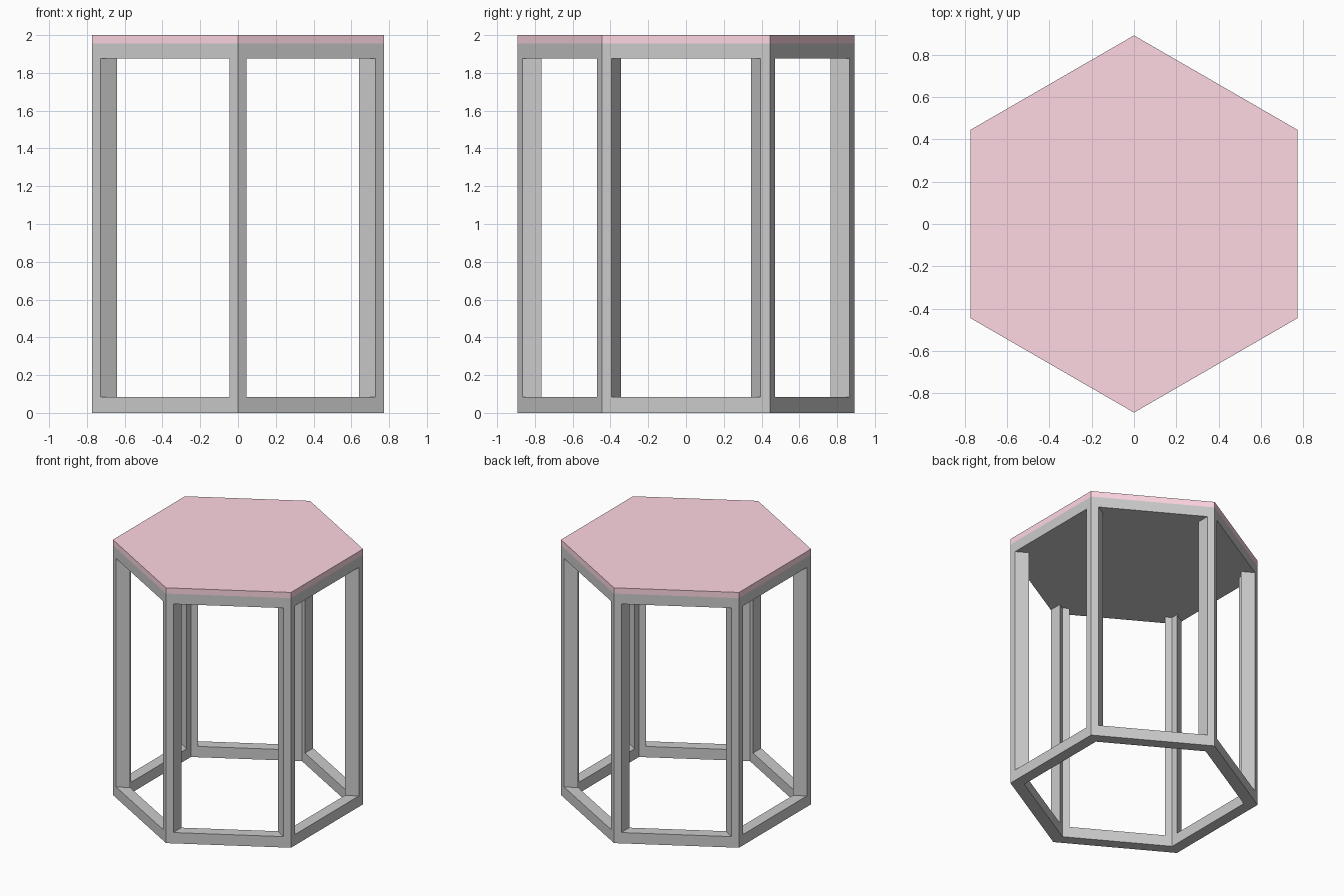
import bpy, bmesh
from math import sin, cos, pi

if "Cube" in bpy.data.objects:
    bpy.data.objects.remove(bpy.data.objects["Cube"])

R_OUT, R_IN = 0.891, 0.791      # hexagon corner radii
HALF = 0.045                    # half width of a post
Z_RING, Z_SLAB, Z_TOP, HEIGHT = 0.085, 1.875, 1.955, 2.0
SLOPE = 0.57735 * HALF          # fall of a hexagon side across half a post


def hexagon(r):
    return [(r * sin(i * pi / 3), r * cos(i * pi / 3)) for i in range(6)]


def finish(name, bm, mat=None):
    bmesh.ops.recalc_face_normals(bm, faces=bm.faces[:])
    me = bpy.data.meshes.new(name)
    bm.to_mesh(me)
    bm.free()
    ob = bpy.data.objects.new(name, me)
    bpy.context.collection.objects.link(ob)
    if mat:
        me.materials.append(mat)
    return ob


def prism(name, points, z0, z1, mat=None):
    bm = bmesh.new()
    face = bm.faces.new([bm.verts.new((x, y, z0)) for x, y in points])
    ext = bmesh.ops.extrude_face_region(bm, geom=[face], use_keep_orig=True)
    top = [v for v in ext["geom"] if isinstance(v, bmesh.types.BMVert)]
    bmesh.ops.translate(bm, verts=top, vec=(0, 0, z1 - z0))
    return finish(name, bm, mat)


# Open hexagonal ring on the floor
bm = bmesh.new()
loops = [[bm.verts.new((x, y, z)) for x, y in hexagon(r)]
         for r, z in ((R_OUT, 0), (R_OUT, Z_RING), (R_IN, Z_RING), (R_IN, 0))]
for k in range(4):
    a, b = loops[k], loops[(k + 1) % 4]
    for i in range(6):
        j = (i + 1) % 6
        bm.faces.new((a[i], a[j], b[j], b[i]))
finish("bottom_ring", bm)

# Chevron-section corner posts that follow the hexagon inside and out
chevron = [(0, R_OUT), (HALF, R_OUT - SLOPE), (HALF, R_IN - SLOPE),
           (0, R_IN), (-HALF, R_IN - SLOPE), (-HALF, R_OUT - SLOPE)]
for i in range(6):
    c, s = cos(i * pi / 3), sin(i * pi / 3)
    pts = [(x * c - y * s, x * s + y * c) for x, y in chevron]
    prism(f"corner_post_{i + 1}", pts, Z_RING, Z_SLAB)

# Grey slab under the pink table top
prism("top_slab", hexagon(R_OUT), Z_SLAB, Z_TOP)
pink = bpy.data.materials.new("pink")
pink.diffuse_color = (1.0, 0.68, 0.76, 1)
pink.use_nodes = True
pink.node_tree.nodes["Principled BSDF"].inputs["Base Color"].default_value = pink.diffuse_color
prism("table_top", hexagon(R_OUT), Z_TOP, HEIGHT, pink)
